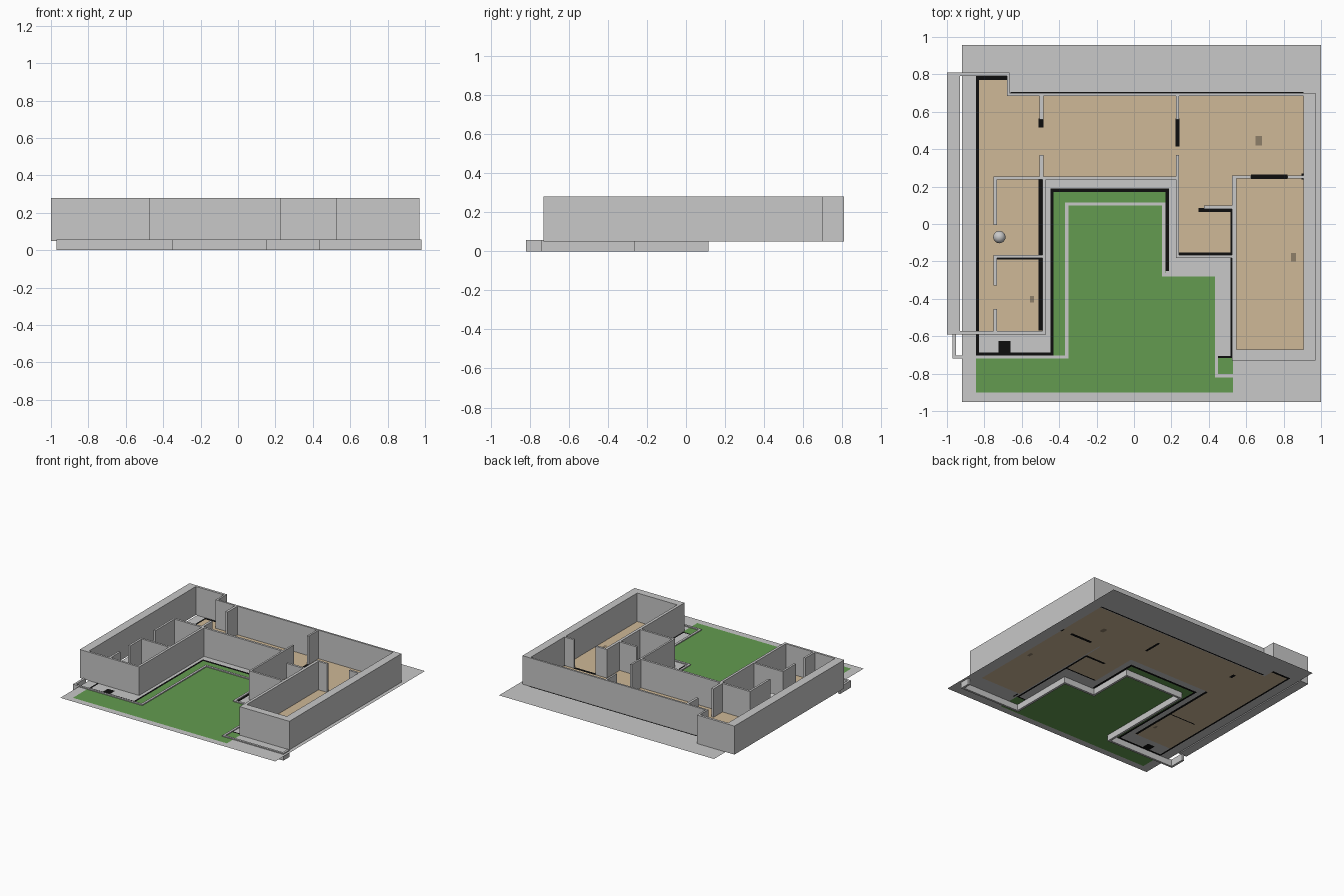
import bpy, bmesh
from mathutils import Vector


def material(name, rgb):
    m = bpy.data.materials.new(name)
    m.diffuse_color = (*rgb, 1)
    return m


GREY = material("wall_grey", (0.58, 0.58, 0.58))
TAN = material("floor_tan", (0.62, 0.48, 0.31))
GREEN = material("lawn_green", (0.125, 0.33, 0.08))
BLACK = material("line_black", (0.004, 0.004, 0.004))
BROWN = material("mark_brown", (0.27, 0.21, 0.14))


def make_object(name, bm, mats):
    mesh = bpy.data.meshes.new(name)
    bm.to_mesh(mesh)
    bm.free()
    for m in mats:
        mesh.materials.append(m)
    ob = bpy.data.objects.new(name, mesh)
    bpy.context.collection.objects.link(ob)
    return ob


def boxes(name, rects, z0, z1):
    """One object of upright boxes from plan rectangles (x0, y0, x1, y1)."""
    bm = bmesh.new()
    for x0, y0, x1, y1 in rects:
        vs = bmesh.ops.create_cube(bm, size=1)["verts"]
        for v in vs:
            v.co = Vector((x0 if v.co.x < 0 else x1,
                           y0 if v.co.y < 0 else y1,
                           z0 if v.co.z < 0 else z1))
    return make_object(name, bm, [GREY])


# Outer house walls
FLOOR, TOP = 0.05, 0.28
boxes("outer_walls", [
    (-1.0, -0.59, -0.93, 0.81),      # left, thick
    (-1.0, 0.79, -0.665, 0.81),      # back left
    (-0.68, 0.685, -0.665, 0.81),    # back step
    (-0.68, 0.685, 0.97, 0.70),      # back
    (0.905, -0.73, 0.97, 0.70),      # right, thick
    (0.53, -0.73, 0.97, -0.67),      # front right, thick
    (-1.0, -0.59, -0.47, -0.573),    # front left
    (-0.49, -0.59, -0.47, 0.255),    # courtyard left
    (-0.75, 0.237, 0.24, 0.255),     # courtyard back
    (0.225, -0.182, 0.24, 0.255),    # courtyard right
    (0.225, -0.182, 0.53, -0.165),   # courtyard step
    (0.525, -0.73, 0.548, 0.26),     # right wing inner side
], FLOOR, TOP)

# Partitions, with gaps at the doorways
boxes("inner_walls", [
    (-0.505, 0.56, -0.485, 0.69), (-0.505, 0.25, -0.485, 0.37),
    (0.225, 0.56, 0.24, 0.69), (0.225, 0.25, 0.24, 0.37),
    (-0.75, -0.005, -0.733, 0.25), (-0.75, -0.182, -0.49, -0.165),
    (-0.75, -0.33, -0.733, -0.17), (-0.75, -0.58, -0.733, -0.455),
    (0.375, 0.08, 0.53, 0.098), (0.53, 0.243, 0.625, 0.26),
    (0.82, 0.243, 0.905, 0.26),
], FLOOR, TOP)

# Low kerb around the lawn, reaching below the floor sheet
boxes("garden_kerb", [
    (-0.97, -0.72, -0.952, -0.58), (-0.97, -0.72, -0.35, -0.703),
    (-0.368, -0.72, -0.35, 0.115), (-0.368, 0.098, 0.168, 0.115),
    (0.15, -0.28, 0.168, 0.115), (0.15, -0.28, 0.45, -0.262),
    (0.432, -0.82, 0.45, -0.262), (0.432, -0.82, 0.98, -0.803),
    (0.962, -0.82, 0.98, -0.74),
], 0.0, 0.057)

# Floor sheet: a grid cut along every rectangle edge, coloured in layers
tan = [(-0.835, -0.575, -0.49, 0.69), (-0.835, 0.68, -0.68, 0.775),
       (-0.5, 0.245, 0.905, 0.69), (0.235, -0.16, 0.53, 0.25),
       (0.54, -0.67, 0.905, 0.3)]
green = [(-0.435, -0.9, 0.17, 0.175), (0.165, -0.9, 0.44, -0.27),
         (-0.845, -0.9, 0.53, -0.715)]
black = [(-0.845, -0.705, -0.83, 0.79), (-0.845, 0.77, -0.68, 0.79),
         (-0.845, -0.705, -0.43, -0.687), (-0.447, -0.705, -0.43, 0.19),
         (-0.447, 0.17, 0.187, 0.19), (0.168, -0.25, 0.187, 0.19),
         (-0.51, -0.57, -0.49, 0.24), (-0.74, -0.19, -0.5, -0.18),
         (-0.725, -0.69, -0.66, -0.625), (-0.51, 0.515, -0.485, 0.565),
         (0.222, 0.415, 0.242, 0.565), (0.625, 0.24, 0.82, 0.265),
         (0.895, 0.237, 0.908, 0.27), (0.345, 0.065, 0.53, 0.085),
         (0.24, -0.165, 0.53, -0.153), (0.515, -0.715, 0.53, 0.08),
         (0.45, -0.717, 0.53, -0.705), (0.545, -0.73, 0.556, -0.68),
         (-0.66, 0.695, 0.905, 0.707)]
brown = [(0.65, 0.42, 0.685, 0.47), (0.84, -0.2, 0.865, -0.155),
         (-0.555, -0.42, -0.535, -0.385)]
layers = [tan, green, black, brown]
sheet = (-0.92, -0.953, 1.0, 0.957)
every = [sheet] + [r for layer in layers for r in layer]
xs = sorted({r[i] for r in every for i in (0, 2)})
ys = sorted({r[i] for r in every for i in (1, 3)})

bm = bmesh.new()
grid = [[bm.verts.new((x, y, 0.0495)) for y in ys] for x in xs]
for i in range(len(xs) - 1):
    for j in range(len(ys) - 1):
        f = bm.faces.new((grid[i][j], grid[i + 1][j],
                          grid[i + 1][j + 1], grid[i][j + 1]))
        c = f.calc_center_median()
        for k, layer in enumerate(layers, 1):
            if any(a < c.x < p and b < c.y < q for a, b, p, q in layer):
                f.material_index = k
make_object("floor_sheet", bm, [GREY, TAN, GREEN, BLACK, BROWN])

# Small ball in the left wing
bm = bmesh.new()
bmesh.ops.create_uvsphere(bm, u_segments=24, v_segments=12, radius=0.033)
for f in bm.faces:
    f.smooth = True
ball = make_object("ball", bm, [GREY])
ball.location = (-0.72, -0.07, 0.10)
